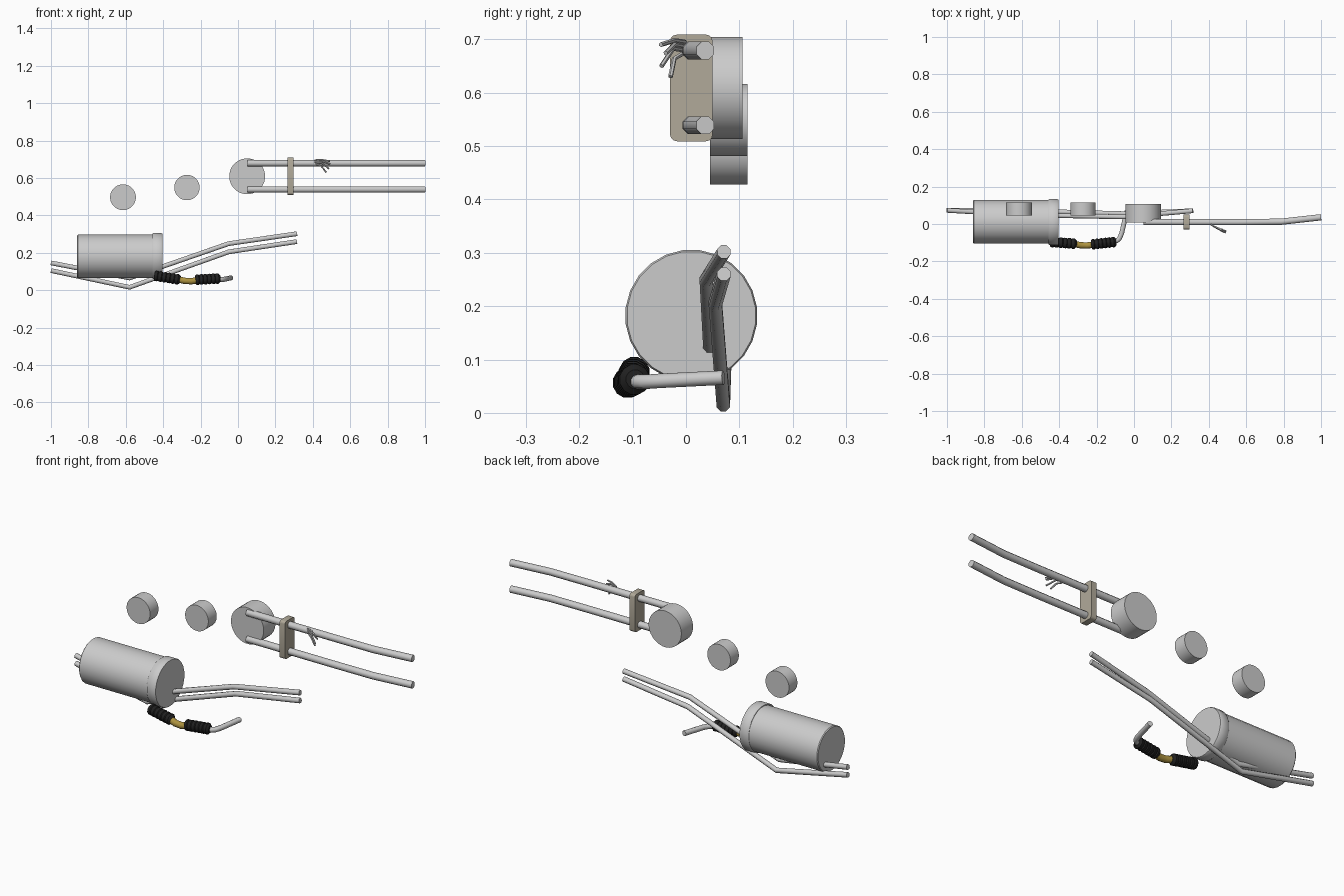
import bpy, bmesh, math
from mathutils import Vector

if "Cube" in bpy.data.objects:
    bpy.data.objects.remove(bpy.data.objects["Cube"])


def material(name, color):
    m = bpy.data.materials.new(name)
    m.diffuse_color = (*color, 1)
    m.use_nodes = True
    m.node_tree.nodes["Principled BSDF"].inputs["Base Color"].default_value = m.diffuse_color
    return m


BLACK = material("black rubber", (0.015, 0.015, 0.015))
BRASS = material("brass", (0.42, 0.29, 0.05))
TAN = material("tan", (0.44, 0.40, 0.32))


def finish(bm, name, mat=None, angle=40):
    bmesh.ops.recalc_face_normals(bm, faces=bm.faces)
    mesh = bpy.data.meshes.new(name)
    bm.to_mesh(mesh)
    bm.free()
    ob = bpy.data.objects.new(name, mesh)
    bpy.context.collection.objects.link(ob)
    if mat:
        mesh.materials.append(mat)
    bpy.ops.object.select_all(action='DESELECT')
    bpy.context.view_layer.objects.active = ob
    ob.select_set(True)
    bpy.ops.object.shade_smooth_by_angle(angle=math.radians(angle))
    return ob


def tube(name, points, radii, sides=8, mat=None, angle=50):
    """Capped sweep along points, with one radius or one per point."""
    pts = [Vector(p) for p in points]
    if not isinstance(radii, (list, tuple)):
        radii = [radii] * len(pts)
    bm = bmesh.new()
    rings = []
    for i, (p, r) in enumerate(zip(pts, radii)):
        a = pts[max(i - 1, 0)]
        b = pts[min(i + 1, len(pts) - 1)]
        t_in = (p - a).normalized()
        t_out = (b - p).normalized()
        t = (t_in + t_out).normalized()
        up = Vector((0, 0, 1))
        u = up.cross(t).normalized()
        v = t.cross(u)
        ring = []
        for k in range(sides):
            w = 2 * math.pi * (k + 0.5) / sides
            ring.append(bm.verts.new(p + r * (math.cos(w) * u + math.sin(w) * v)))
        rings.append(ring)
    for A, B in zip(rings, rings[1:]):
        for k in range(sides):
            j = (k + 1) % sides
            bm.faces.new((A[k], A[j], B[j], B[k]))
    bm.faces.new(rings[0])
    bm.faces.new(rings[-1])
    return finish(bm, name, mat, angle)


def lathe_along(name, start, end, profile, sides, mat=None, angle=40):
    """profile: (fraction along axis, radius)."""
    a, b = Vector(start), Vector(end)
    return tube(name, [a.lerp(b, f) for f, _ in profile],
                [r for _, r in profile], sides, mat, angle)


# Main canister with collar
lathe_along("canister", (-0.86, 0.012, 0.181), (-0.43, 0.012, 0.181),
            [(0, 0.113), (0.01, 0.117), (1, 0.117)], 24)
lathe_along("canister_collar", (-0.458, 0.01, 0.182), (-0.405, 0.01, 0.182),
            [(0, 0.120), (0.1, 0.124), (0.9, 0.124), (1, 0.121)], 24)

# Row of discs
for name, x, z, r, y0, y1 in (("small_disc_left", -0.615, 0.497, 0.069, 0.045, 0.115),
                              ("small_disc_right", -0.273, 0.549, 0.068, 0.045, 0.115),
                              ("large_disc", 0.049, 0.609, 0.096, 0.008, 0.106)):
    lathe_along(name, (x, y0, z), (x, y1, z), [(0, r), (1, r)], 32)

# Upper pair of rods
for name, z in (("upper_rod", 0.679), ("lower_rod", 0.539)):
    tube(name, [(0.05, 0.01, z), (0.56, 0.01, z), (0.785, 0.012, z), (1.0, 0.036, z)], 0.018)

# Clamp plate with rounded corners
bm = bmesh.new()
cy, cz, hy, hz, cr = 0.01, 0.609, 0.04, 0.1, 0.013
outline = []
for q, (sy, sz) in enumerate(((1, 1), (-1, 1), (-1, -1), (1, -1))):
    for k in range(4):
        w = math.pi / 2 * (q + k / 3)
        outline.append(bm.verts.new((0.264, cy + sy * (hy - cr) + cr * math.cos(w),
                                     cz + sz * (hz - cr) + cr * math.sin(w))))
face = bm.faces.new(outline)
ext = bmesh.ops.extrude_face_region(bm, geom=[face])
# keep the back cap so the plate stays closed
moved = [g for g in ext["geom"] if isinstance(g, bmesh.types.BMVert)]
bmesh.ops.translate(bm, verts=moved, vec=(0.032, 0, 0))
finish(bm, "clamp_plate", TAN, 35)

# Fan of thin wires coming off the upper rod
wires = [((0.41, -0.002, 0.695), (0.445, -0.022, 0.698), (0.49, -0.047, 0.690)),
         ((0.41, -0.004, 0.687), (0.45, -0.022, 0.690), (0.492, -0.038, 0.674)),
         ((0.415, -0.006, 0.680), (0.445, -0.024, 0.683), (0.485, -0.046, 0.650)),
         ((0.42, -0.008, 0.672), (0.445, -0.022, 0.664), (0.472, -0.029, 0.630))]
for i, w in enumerate(wires):
    tube(f"wire_{i + 1}", w, 0.0045, 6)

# Lower pair of bent pipes
tube("bent_pipe_upper", [(-1, 0.073, 0.146), (-0.58, 0.048, 0.065),
                         (-0.05, 0.038, 0.249), (0.315, 0.071, 0.302)], 0.0135)
tube("bent_pipe_lower", [(-1, 0.073, 0.105), (-0.58, 0.070, 0.0155),
                         (-0.05, 0.055, 0.205), (0.315, 0.071, 0.26)], 0.0135)

# Ribbed grips joined by a brass pipe
ribs = [(0, 0.020)]
for i in range(6):
    ribs += [(0.02 + i * 0.16, 0.026), (0.06 + i * 0.16, 0.029),
             (0.12 + i * 0.16, 0.029), (0.15 + i * 0.16, 0.025)]
ribs.append((1, 0.018))
lathe_along("grip_left", (-0.447, -0.096, 0.078), (-0.308, -0.106, 0.056), ribs, 12, BLACK)
lathe_along("grip_right", (-0.228, -0.110, 0.056), (-0.095, -0.095, 0.063), ribs, 12, BLACK)
tube("brass_pipe", [(-0.32, -0.106, 0.058), (-0.285, -0.114, 0.050),
                    (-0.25, -0.115, 0.048), (-0.215, -0.110, 0.054)], 0.0175, 12, BRASS)

# Elbow pipe from the grip to the back
tube("elbow_pipe", [(-0.12, -0.096, 0.060), (-0.092, -0.090, 0.058), (-0.078, -0.078, 0.058),
                    (-0.066, -0.05, 0.060), (-0.038, 0.07, 0.066)], 0.0135, 10)
